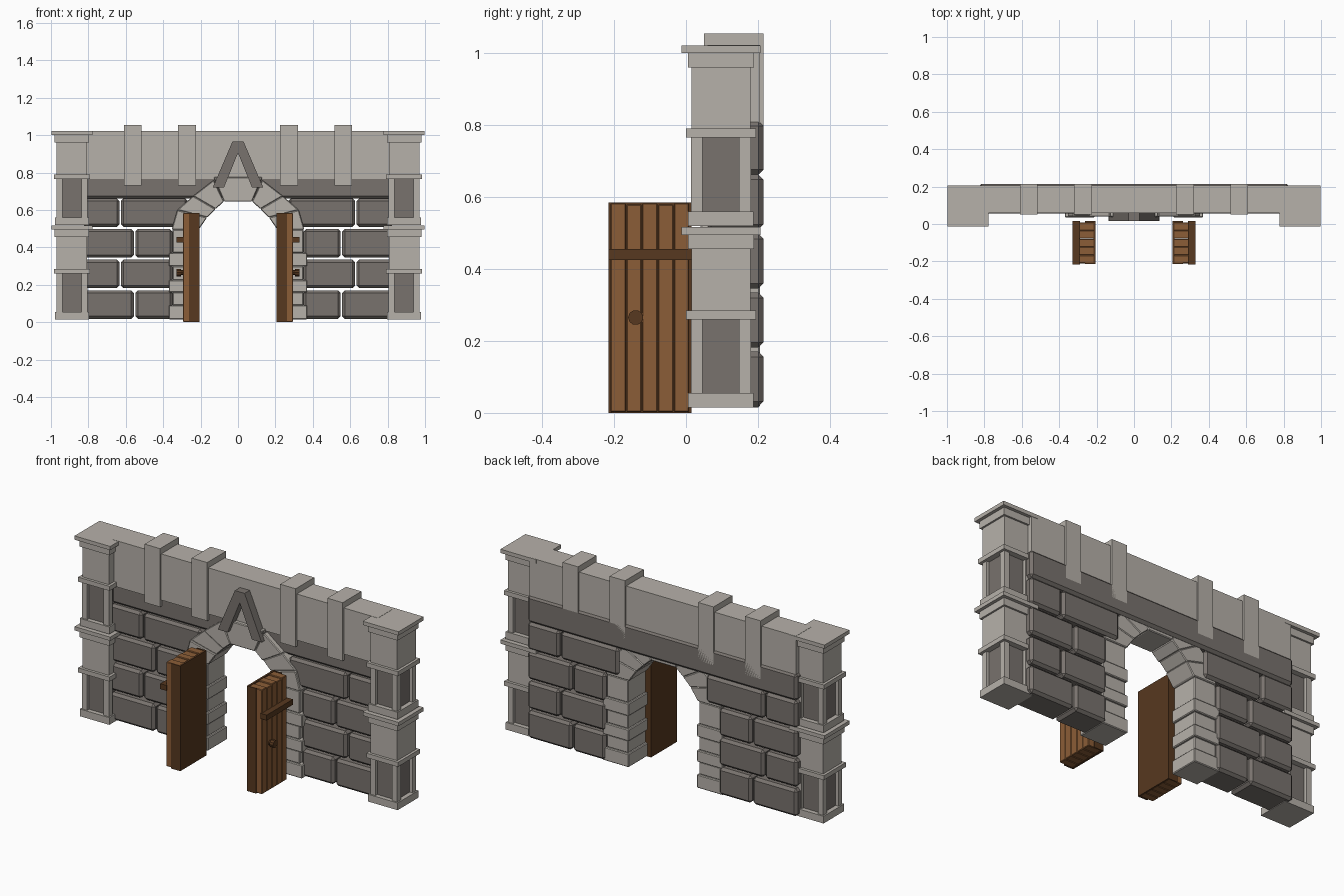
import bpy
import bmesh
from mathutils import Matrix

cube = bpy.data.objects.get("Cube")
if cube:
    bpy.data.objects.remove(cube, do_unlink=True)


def material(name, rgb):
    m = bpy.data.materials.new(name)
    m.use_nodes = True
    m.diffuse_color = (*rgb, 1)
    m.node_tree.nodes["Principled BSDF"].inputs["Base Color"].default_value = (*rgb, 1)
    return m


LIGHT = material("light_stone", (0.47, 0.44, 0.40))
DARK = material("dark_stone", (0.19, 0.17, 0.155))
WOOD = material("brown_wood", (0.26, 0.11, 0.038))
DARK_WOOD = material("dark_wood", (0.095, 0.04, 0.014))


def finish(name, bm, mat, bevel=0):
    bmesh.ops.recalc_face_normals(bm, faces=bm.faces)
    mesh = bpy.data.meshes.new(name)
    bm.to_mesh(mesh)
    bm.free()
    mesh.materials.append(mat)
    ob = bpy.data.objects.new(name, mesh)
    bpy.context.collection.objects.link(ob)
    if bevel:
        mod = ob.modifiers.new("Bevel", "BEVEL")
        mod.width = bevel
        mod.segments = 1
    return ob


def box(name, x, y, z, mat, bevel=0):
    """Box from (min, max) pairs on each axis."""
    bm = bmesh.new()
    bmesh.ops.create_cube(bm, size=1)
    for v in bm.verts:
        v.co = [r[0] if c < 0 else r[1] for c, r in zip(v.co, (x, y, z))]
    return finish(name, bm, mat, bevel)


def prism(name, outline, y, mat, bevel=0):
    """Extrude an x-z outline along y."""
    bm = bmesh.new()
    face = bm.faces.new([bm.verts.new((px, y[0], pz)) for px, pz in outline])
    new = bmesh.ops.extrude_face_region(bm, geom=[face])["geom"]
    verts = [g for g in new if isinstance(g, bmesh.types.BMVert)]
    bmesh.ops.translate(bm, verts=verts, vec=(0, y[1] - y[0], 0))
    return finish(name, bm, mat, bevel)


def knob_disc(name, x, y, z, radius, mat):
    bm = bmesh.new()
    turn = Matrix.Translation((sum(x) / 2, y, z)) @ Matrix.Rotation(1.5708, 4, "Y")
    bmesh.ops.create_cone(bm, cap_ends=True, segments=10, radius1=radius,
                          radius2=radius, depth=abs(x[1] - x[0]), matrix=turn)
    return finish(name, bm, mat)


def span(s, a, b):
    """Mirror an x range to the given side."""
    return tuple(sorted((s * a, s * b)))


def pillar(side, s):
    cx, cy = s * 0.888, 0.097

    def slab(name, half, z, mat=LIGHT):
        box(f"{side}_pillar_{name}", (cx - half, cx + half), (cy - half, cy + half), z, mat)

    # Two stacked storeys, each with a panelled shaft below a plain block
    for tier, z in (("lower", 0.015), ("upper", 0.52)):
        slab(tier + "_base", 0.091, (z, z + 0.04))
        slab(tier + "_panel", 0.066, (z + 0.04, z + 0.245), DARK)
        for i in (-1, 1):
            for j in (-1, 1):
                px, py = cx + i * 0.067, cy + j * 0.067
                box(f"{side}_pillar_{tier}_post", (px - 0.016, px + 0.016),
                    (py - 0.016, py + 0.016), (z + 0.04, z + 0.245), LIGHT)
        slab(tier + "_ledge", 0.097, (z + 0.245, z + 0.27))
        slab(tier + "_block", 0.082, (z + 0.27, z + 0.44))
        slab(tier + "_collar", 0.092, (z + 0.44, z + 0.48))
        slab(tier + "_cap", 0.11, (z + 0.48, z + 0.501))


def wall_side(side, s):
    # Staggered courses of chamfered blocks with open joints
    for row in range(4):
        z = 0.018 + row * 0.164
        joint = 0.63 if row % 2 else 0.553
        inner = 0.27 if row == 3 else 0.35
        for a, b in ((inner, joint - 0.004), (joint + 0.004, 0.83)):
            box(f"{side}_wall_block", span(s, a, b), (0.055, 0.215),
                (z, z + 0.152), DARK, 0.014)
    # Merlons
    for a in (0.225, 0.515):
        box(f"{side}_merlon", span(s, a, a + 0.095), (0.05, 0.215), (0.73, 1.055), LIGHT)


def arch_side(side, s):
    # Jamb blocks alternate in width
    levels = (0.015, 0.09, 0.16, 0.225, 0.3, 0.37, 0.495)
    for i, (a, b) in enumerate(zip(levels, levels[1:])):
        odd = i % 2
        box(f"{side}_jamb_block", span(s, 0.21 + odd * 0.008, 0.37 - odd * 0.02),
            (0.035 + odd * 0.008, 0.205 - odd * 0.008), (a, b), LIGHT, 0.004)
    # Wedge stones of the arch
    inner = ((0.21, 0.495), (0.165, 0.56), (0.12, 0.605), (0.075, 0.645))
    outer = ((0.355, 0.495), (0.325, 0.6), (0.24, 0.675), (0.13, 0.76))
    for i in range(3):
        ring = (inner[i], outer[i], outer[i + 1], inner[i + 1])
        prism(f"{side}_arch_stone", [(s * x, z) for x, z in ring],
              (0.04 + 0.006 * (i % 2), 0.2), LIGHT, 0.004)


def door(side, s):
    # Dark inner face and edge strips around the plank core
    box(f"{side}_door_inner_face", span(s, 0.205, 0.216), (-0.215, 0.015), (0, 0.585), DARK_WOOD)
    for y in (-0.215, 0.007):
        box(f"{side}_door_edge", span(s, 0.214, 0.262), (y, y + 0.008), (0, 0.585), DARK_WOOD)
    width = 0.044
    for i in range(5):
        y = -0.21 + i * width
        box(f"{side}_door_plank", span(s, 0.214, 0.295), (y, y + width - 0.001),
            (0.002, 0.583 - 0.004 * (i % 2)), WOOD, 0.003)
    # Crossbar and knob
    box(f"{side}_door_crossbar", span(s, 0.29, 0.328), (-0.216, 0.015), (0.425, 0.455), DARK_WOOD)
    knob_disc(f"{side}_knob_stem", span(s, 0.29, 0.312), -0.14, 0.265, 0.014, DARK_WOOD)
    knob_disc(f"{side}_knob", span(s, 0.306, 0.328), -0.14, 0.265, 0.021, DARK_WOOD)


for side, s in (("left", 1), ("right", -1)):
    pillar(side, s)
    wall_side(side, s)
    arch_side(side, s)
    door(side, s)

# Upper wall and the long course under it
box("parapet", (-0.82, 0.82), (0.06, 0.205), (0.765, 1.022), LIGHT)
box("lintel_course", (-0.83, 0.83), (0.068, 0.215), (0.662, 0.812), DARK, 0.014)

# Arch crown and the gable ornament above it
prism("keystone", [(-0.075, 0.645), (0.075, 0.645), (0.13, 0.775), (-0.13, 0.775)],
      (0.038, 0.2), LIGHT, 0.004)
prism("gable_ornament", [(-0.135, 0.72), (-0.075, 0.72), (0, 0.905), (0.075, 0.72),
                         (0.135, 0.72), (0.03, 0.965), (-0.03, 0.965)],
      (0.015, 0.065), DARK)
